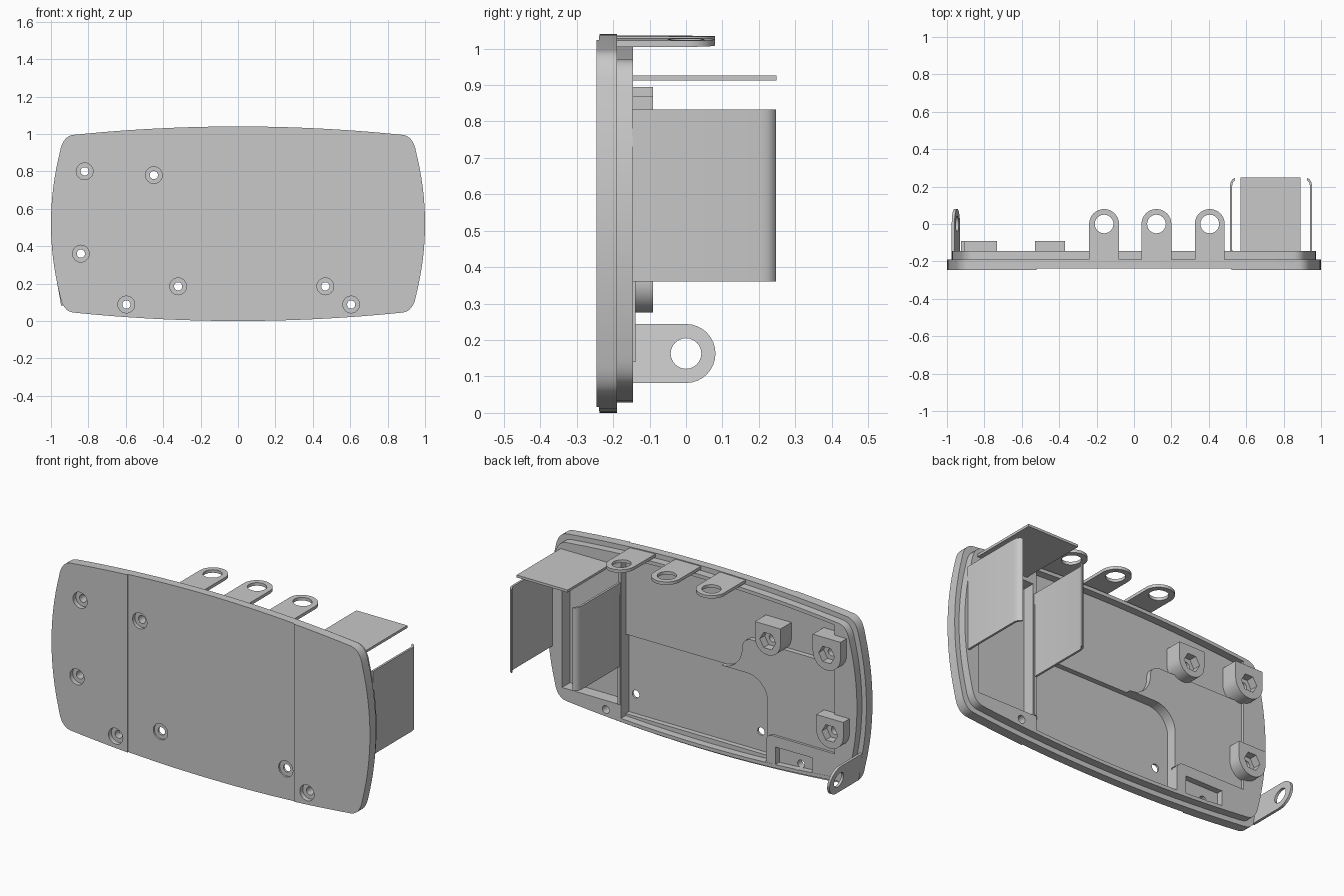
import bpy, bmesh, math

cube = bpy.data.objects.get("Cube")
if cube:
    bpy.data.objects.remove(cube, do_unlink=True)

grey = bpy.data.materials.new("plain_grey")
grey.use_nodes = True
colour = (0.58, 0.58, 0.58, 1)
grey.diffuse_color = colour
grey.node_tree.nodes["Principled BSDF"].inputs["Base Color"].default_value = colour

AXES = {"x": lambda a, b, t: (t, a, b),
        "y": lambda a, b, t: (a, t, b),
        "z": lambda a, b, t: (a, b, t)}


def prism(name, pts, lo, hi, axis="y"):
    """Extrude a flat profile along one axis."""
    bm = bmesh.new()
    ends = [[bm.verts.new(AXES[axis](a, b, t)) for a, b in pts] for t in (lo, hi)]
    for end in ends:
        bm.faces.new(end)
    n = len(pts)
    for i in range(n):
        j = (i + 1) % n
        bm.faces.new((ends[0][i], ends[0][j], ends[1][j], ends[1][i]))
    bmesh.ops.recalc_face_normals(bm, faces=bm.faces)
    mesh = bpy.data.meshes.new(name)
    bm.to_mesh(mesh)
    bm.free()
    mesh.materials.append(grey)
    ob = bpy.data.objects.new(name, mesh)
    bpy.context.collection.objects.link(ob)
    return ob


def combine(ob, tools, operation="DIFFERENCE"):
    """Boolean the tools into the object, bake the result and drop the tools."""
    for tool in tools:
        mod = ob.modifiers.new("cut", "BOOLEAN")
        mod.operation, mod.solver, mod.object = operation, "EXACT", tool
    bpy.context.view_layer.update()
    baked = ob.evaluated_get(bpy.context.evaluated_depsgraph_get())
    mesh = bpy.data.meshes.new_from_object(baked)
    ob.modifiers.clear()
    ob.data = mesh
    for tool in tools:
        bpy.data.objects.remove(tool, do_unlink=True)


def rect(a0, a1, b0, b1):
    return [(a0, b0), (a1, b0), (a1, b1), (a0, b1)]


def arc(cx, cy, r, start, end, n=16):
    return [(cx + r * math.cos(math.radians(start + (end - start) * i / n)),
             cy + r * math.sin(math.radians(start + (end - start) * i / n)))
            for i in range(n + 1)]


def circle(cx, cy, r, n=24):
    return arc(cx, cy, r, 0, 360, n)[:-1]


def outline(d=0.0):
    """Bowed rounded rectangle, inset by d."""
    side = [(1 - 0.047 * (i / 8) ** 2, 0.38 * i / 8) for i in range(9)]
    top = [(0.88 * i / 12, 0.52 - 0.045 * (i / 12) ** 2) for i in range(12, -1, -1)]
    p, c, q = side[-1], (0.938, 0.468), top[0]
    corner = []
    for i in range(1, 8):
        t = i / 8
        corner.append(tuple((1 - t) ** 2 * p[k] + 2 * t * (1 - t) * c[k] + t * t * q[k]
                            for k in (0, 1)))
    quarter = side + corner + top
    half = quarter + [(-x, z) for x, z in quarter[-2::-1]]
    full = half + [(x, -z) for x, z in half[-2:0:-1]]
    return [(x * (1 - d), 0.52 + z * (1 - d / 0.52)) for x, z in full]


FRONT, LEDGE, LIP, FLOOR, BOSS = -0.245, -0.19, -0.145, -0.217, -0.09

# Shell with stepped rim
body = prism("cover_shell", outline(), FRONT, LEDGE)
combine(body, [prism("lip", outline(0.028), LEDGE - 0.01, LIP)], "UNION")

# Main cavity, deeper pockets and the slightly sunken, folded centre panel
cavity = prism("cavity", outline(0.048), -0.188, 0)
combine(cavity, [prism("limits", rect(-0.83, 0.51, -1, 2), -1, 1)], "INTERSECT")
pocket = [(0.51, 0.075), (0.51, 0.525)] + arc(-0.27, 0.395, 0.13, 90, 180) + [(-0.4, 0.075)]
combine(body, [
    cavity,
    prism("pocket", pocket, FLOOR, 0),
    prism("side_pocket", rect(0.53, 0.88, 0.14, 0.89), FLOOR, 0),
    prism("centre_panel", [(-0.522, -0.3), (-0.522, FRONT + 0.006), (0, FRONT + 0.008),
                           (0.522, FRONT + 0.006), (0.522, -0.3)], -0.1, 1.2, "z")])

# Raised step beside the pockets
step = ([(-0.85, 0.2), (-0.4, 0.2)] + arc(-0.27, 0.395, 0.13, 180, 90)
        + [(-0.11, 0.525)] + arc(-0.11, 0.655, 0.13, 270, 180)
        + arc(-0.3, 0.66, 0.06, 0, 90) + [(-0.85, 0.72)])
raised = prism("raised_step", step, FLOOR, -0.16)

# Screw pad at the lower edge
pad = prism("screw_pad", [(-0.85, 0.07), (-0.85, 0.22)]
            + arc(-0.44, 0.18, 0.04, 90, 0, 6) + [(-0.4, 0.04)], FLOOR, LIP - 0.001)
combine(pad, [prism("recess", rect(-0.69, -0.46, 0.06, 0.16), -0.18, 0)])


# Bosses with hexagonal nut seats
def boss(name, x, z, r, top):
    shape = arc(x, z, r, 180, 360) + [(x + r, z + top), (x - r, z + top)]
    ob = prism(name, shape, FLOOR, BOSS)
    combine(ob, [prism("seat", circle(x, z, 0.05, 6), BOSS - 0.045, 0)])
    return ob


bosses = [boss("upper_outer_boss", -0.82, 0.8, 0.087, 0.095),
          boss("lower_outer_boss", -0.84, 0.36, 0.085, 0.085),
          boss("inner_boss", -0.45, 0.78, 0.08, 0.09)]

# Screw holes with counterbores, shallower where the floor is thin
holes = [(-0.82, 0.8), (-0.84, 0.36), (-0.45, 0.78), (-0.597, 0.088),
         (-0.32, 0.185), (0.467, 0.185), (0.605, 0.088)]
for x, z in holes:
    depth = 0.016 if z == 0.185 else 0.026
    combine(body, [prism("bore", circle(x, z, 0.045), -0.3, FRONT + depth),
                   prism("hole", circle(x, z, 0.022), -0.3, 0)])
for ob, spots in ((raised, holes[:3]), (pad, holes[3:4]),
                  (bosses[0], holes[:1]), (bosses[1], holes[1:2]), (bosses[2], holes[2:3])):
    combine(ob, [prism("hole", circle(x, z, 0.022), -0.3, 0) for x, z in spots])

# Mounting tabs along the top, each tilted to follow the bowed edge
for label, c in (("right", -0.16), ("middle", 0.12), ("left", 0.405)):
    shape = arc(c, 0, 0.08, 0, 180) + [(c - 0.08, -0.22), (c + 0.08, -0.22)]
    tab = prism("top_tab_" + label, shape, 1.018, 1.035, "z")
    combine(tab, [prism("eye", circle(c, 0, 0.05), 0.9, 1.1, "z")])
    for v in tab.data.vertices:
        v.co.z -= 0.058 * c * (2 * v.co.x - c)

# Side tab, leaning with the side edge
shape = arc(0, 0.163, 0.081, -90, 90) + [(-0.2, 0.244), (-0.2, 0.082)]
side_tab = prism("side_tab", shape, -0.96, -0.945, "x")
combine(side_tab, [prism("eye", circle(0, 0.163, 0.042), -1.1, -0.8, "x")])
for v in side_tab.data.vertices:
    v.co.x -= 0.18 * (v.co.z - 0.163)

# Battery holder: two curled side plates, a top plate and a low rib
for label, x, s in (("inner", 0.513, 1), ("outer", 0.952, -1)):
    root = LIP - 0.003
    path = [(0, root), (0, 0.205), (0.004, 0.225), (0.013, 0.239), (0.028, 0.247)]
    back = [(0.028, 0.235), (0.02, 0.228), (0.014, 0.218), (0.012, 0.205), (0.012, root)]
    prism("holder_plate_" + label, [(x + s * a, b) for a, b in path + back], 0.36, 0.833, "z")
prism("holder_top_plate", rect(0.57, 0.89, LIP - 0.003, 0.248), 0.912, 0.926, "z")
prism("holder_rib", rect(0.512, 0.526, FLOOR, -0.138), 0.14, 0.77, "z")

# Smooth curved walls, keep edges crisp
for ob in bpy.context.collection.objects:
    if ob.type == "MESH" and ob.data.materials and ob.data.materials[0] == grey:
        ob.data.shade_smooth()
        ob.data.set_sharp_from_angle(angle=math.radians(30))
